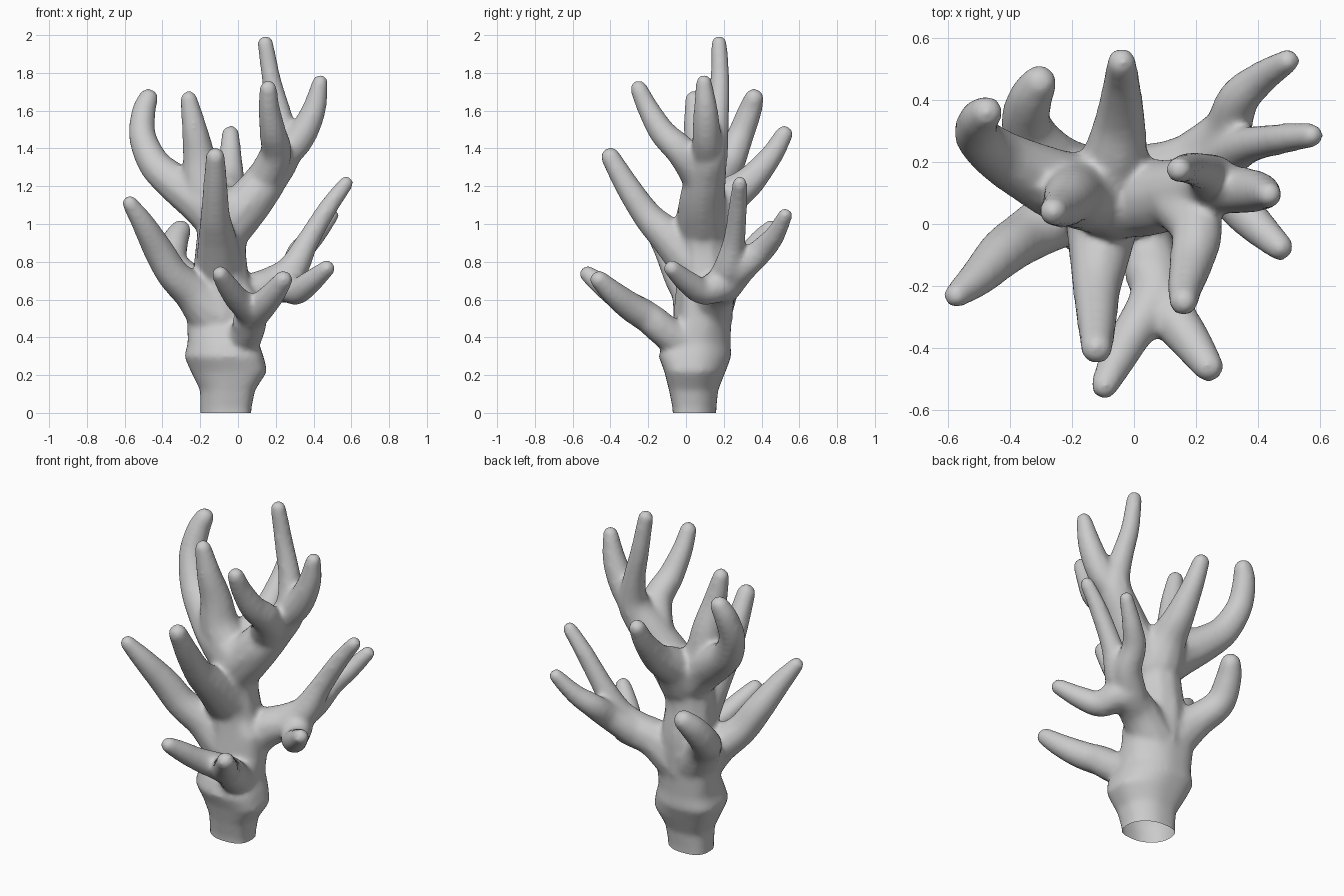
import bpy, bmesh, math
from mathutils import Vector, Matrix

bm = bmesh.new()


def spline(p0, p1, p2, p3, t):
    # Catmull-Rom on 4D points (x, y, z, radius)
    return 0.5 * (2 * p1 + (p2 - p0) * t + (2 * p0 - 5 * p1 + 4 * p2 - p3) * t * t
                  + (3 * p1 - p0 - 3 * p2 + p3) * t ** 3)


def branch(*pts):
    # Rounded tapering limb made of closely spaced balls
    p = [Vector(q) for q in pts]
    p = [2 * p[0] - p[1]] + p + [2 * p[-1] - p[-2]]
    for i in range(1, len(p) - 2):
        n = max(3, int((p[i + 1] - p[i]).length / 0.014))
        for k in range(n + 1):
            q = spline(*p[i - 1:i + 3], k / n)
            bmesh.ops.create_icosphere(bm, subdivisions=2, radius=q.w,
                                       matrix=Matrix.Translation(q.xyz))


def trunk(rings, sides=32):
    # Lofted stump with two sharper corners: z, x min, x max, y min, y max
    loops = []
    for z, x0, x1, y0, y1 in rings:
        loop = []
        for k in range(sides):
            a = 2 * math.pi * k / sides
            c, s = math.cos(a), math.sin(a)
            n = 1.8 if c * s > 0 else 3.6
            e = (abs(c) ** n + abs(s) ** n) ** (-1 / n)
            loop.append(bm.verts.new(((x0 + x1) / 2 + c * e * (x1 - x0) / 2,
                                      (y0 + y1) / 2 + s * e * (y1 - y0) / 2, z)))
        loops.append(loop)
    for a, b in zip(loops, loops[1:]):
        for k in range(sides):
            j = (k + 1) % sides
            bm.faces.new((a[k], a[j], b[j], b[k]))
    bm.faces.new(loops[0][::-1])
    bm.faces.new(loops[-1])


trunk([(-.1, -.2, .07, -.07, .16), (.02, -.2, .07, -.07, .16), (.12, -.2, .09, -.09, .17),
       (.22, -.25, .155, -.115, .21), (.3, -.285, .135, -.145, .24), (.37, -.265, .11, -.12, .235),
       (.5, -.27, .11, -.04, .24), (.62, -.28, .11, -.03, .25), (.7, -.2, .05, -.02, .22)])

# Upper trunk
branch((-.08, .09, .5, .16), (-.09, .10, .7, .155), (-.09, .09, .88, .14), (-.06, .09, 1.05, .145))
# Upper right cluster
branch((-.05, .09, 1.0, .14), (.06, .085, 1.12, .125), (.16, .105, 1.25, .11), (.25, .135, 1.39, .09),
       (.23, .165, 1.55, .066), (.18, .18, 1.75, .054), (.145, .175, 1.955, .045))
branch((.22, .12, 1.34, .09), (.33, .11, 1.46, .08), (.40, .105, 1.6, .067), (.435, .095, 1.75, .045))
branch((.13, .09, 1.22, .1), (.2, -.01, 1.37, .088), (.185, -.12, 1.48, .074),
       (.165, -.2, 1.61, .06), (.16, -.25, 1.715, .049))
# Upper left cluster
branch((-.07, .1, 1.0, .14), (-.2, .11, 1.12, .125), (-.33, .165, 1.215, .105), (-.44, .225, 1.315, .088),
       (-.505, .285, 1.46, .075), (-.50, .335, 1.59, .067), (-.475, .36, 1.665, .055))
branch((-.12, .1, 1.08, .13), (-.185, .095, 1.2, .11), (-.205, .085, 1.35, .09), (-.23, .055, 1.5, .07),
       (-.26, .04, 1.66, .048))
branch((-.07, .12, 1.02, .14), (-.06, .21, 1.13, .11), (-.045, .33, 1.22, .085),
       (-.04, .45, 1.36, .063), (-.04, .52, 1.475, .05))
# Front limb
branch((-.1, .05, .78, .13), (-.11, -.08, .92, .105), (-.12, -.2, 1.04, .082), (-.12, -.31, 1.2, .068),
       (-.12, -.40, 1.355, .054))
# Lower left pair
branch((-.12, .08, .52, .15), (-.23, .03, .63, .11), (-.34, -.035, .73, .09), (-.42, -.09, .86, .082),
       (-.5, -.17, 1.0, .064), (-.572, -.23, 1.11, .044))
branch((-.14, .12, .54, .13), (-.26, .2, .69, .10), (-.345, .31, .79, .085), (-.335, .40, .90, .075),
       (-.305, .455, .965, .06))
# Lower right fan of three
branch((-.04, .12, .53, .13), (.1, .16, .64, .11), (.24, .2, .68, .097), (.31, .09, .645, .075),
       (.38, .01, .69, .065), (.47, -.075, .765, .047))
branch((.15, .18, .67, .095), (.28, .22, .75, .085), (.37, .255, .91, .062), (.48, .275, 1.09, .052),
       (.572, .285, 1.215, .042))
branch((.2, .21, .68, .095), (.295, .3, .77, .08), (.335, .4, .86, .07), (.41, .47, .94, .056),
       (.495, .525, 1.045, .042))
# Low front fork
branch((-.02, .05, .34, .11), (.04, -.08, .41, .094), (.07, -.22, .52, .084), (-.01, -.36, .61, .068),
       (-.06, -.45, .68, .059), (-.095, -.52, .735, .047))
branch((.05, -.16, .48, .084), (.12, -.29, .56, .08), (.185, -.38, .63, .068), (.24, -.46, .705, .052))

# Fuse everything into one skin, then soften the joins
mesh = bpy.data.meshes.new("coral")
bm.to_mesh(mesh)
bm.free()
coral = bpy.data.objects.new("branching_coral", mesh)
bpy.context.collection.objects.link(coral)
remesh = coral.modifiers.new("fuse", 'REMESH')
remesh.mode = 'VOXEL'
remesh.voxel_size = 0.013
soften = coral.modifiers.new("soften", 'SMOOTH')
soften.factor = 0.5
soften.iterations = 16
graph = bpy.context.evaluated_depsgraph_get()
skin = bpy.data.meshes.new_from_object(coral.evaluated_get(graph))
coral.modifiers.clear()
coral.data = skin

# Trim flat on the ground, open underneath
bm = bmesh.new()
bm.from_mesh(skin)
geom = bm.verts[:] + bm.edges[:] + bm.faces[:]
bmesh.ops.bisect_plane(bm, geom=geom, plane_co=(0, 0, 0), plane_no=(0, 0, 1), clear_inner=True)
bm.to_mesh(skin)
bm.free()

bpy.context.view_layer.objects.active = coral
coral.select_set(True)
bpy.ops.object.shade_smooth_by_angle(angle=math.radians(50))
